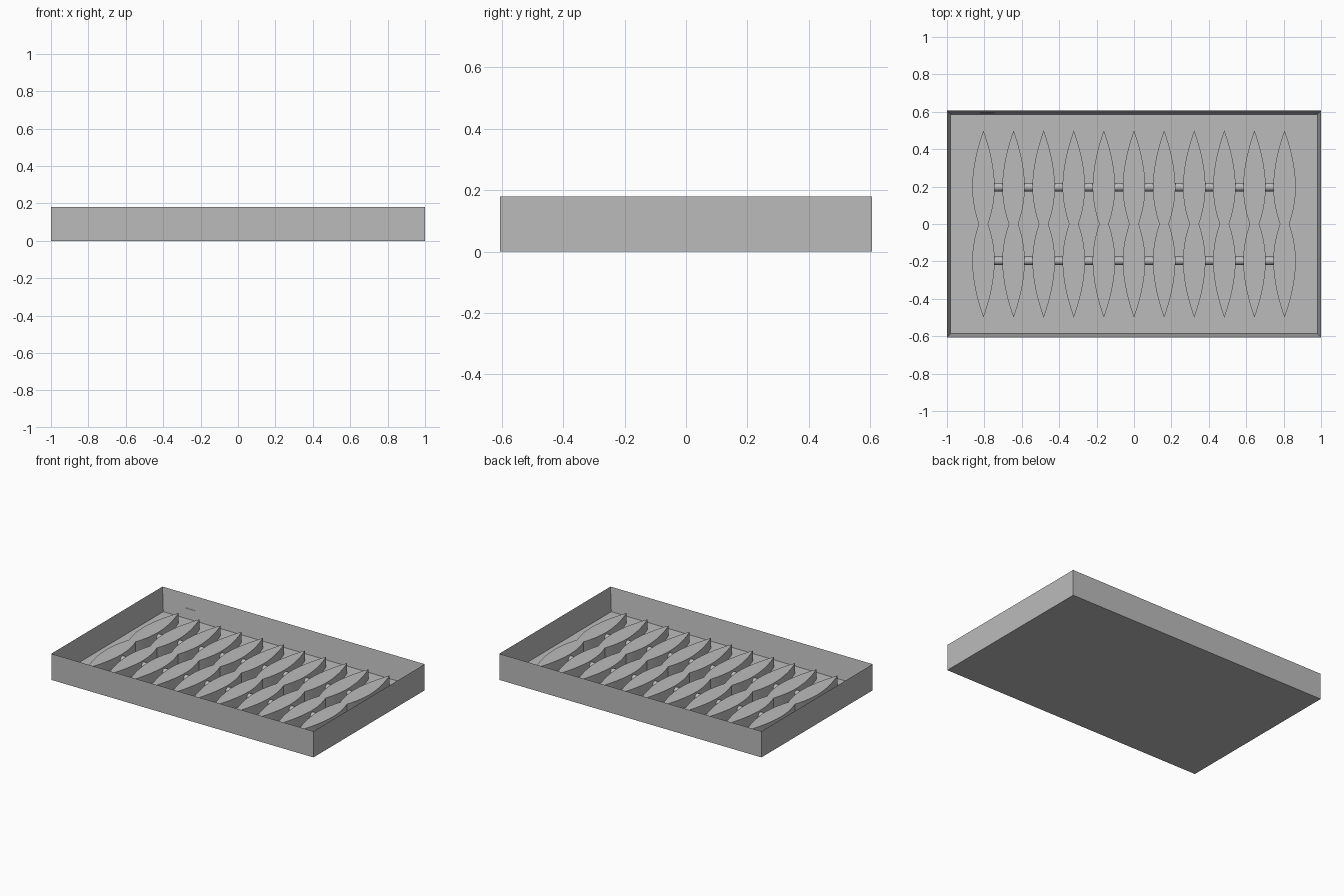
import bpy, bmesh, math
from mathutils import Matrix

if "Cube" in bpy.data.objects:
    bpy.data.objects.remove(bpy.data.objects["Cube"], do_unlink=True)

L, W, H = 2.0, 1.212, 0.18      # tray size
WALL, FLOOR = 0.02, 0.02
TOP = 0.09                      # top of the slats
PITCH, COUNT = 0.161, 11
SWELL, WAIST, LENGTH = 0.06, 0.025, 0.5

grey = bpy.data.materials.new("plain grey")
grey.use_nodes = True
grey.diffuse_color = (0.5, 0.5, 0.5, 1)
grey.node_tree.nodes["Principled BSDF"].inputs["Base Color"].default_value = (0.5, 0.5, 0.5, 1)


def finish(bm, name):
    bmesh.ops.recalc_face_normals(bm, faces=bm.faces[:])
    mesh = bpy.data.meshes.new(name)
    bm.to_mesh(mesh)
    bm.free()
    mesh.materials.append(grey)
    obj = bpy.data.objects.new(name, mesh)
    bpy.context.collection.objects.link(obj)
    return obj


def box(name, lo, hi):
    bm = bmesh.new()
    bmesh.ops.create_cube(bm, size=1)
    for v in bm.verts:
        v.co = [a + (c + 0.5) * (b - a) for a, b, c in zip(lo, hi, v.co)]
    return finish(bm, name)


# Open tray: inset the top face of a block and push it down
bm = bmesh.new()
bmesh.ops.create_cube(bm, size=1, matrix=Matrix.Translation((0, 0, H / 2)) @ Matrix.Diagonal((L, W, H, 1)))
top = max(bm.faces, key=lambda f: f.calc_center_median().z)
bmesh.ops.inset_region(bm, faces=[top], thickness=WALL, use_even_offset=True)
for v in top.verts:
    v.co.z = FLOOR
inner = bmesh.ops.extrude_discrete_faces(bm, faces=[top])["faces"][0]
bmesh.ops.remove_doubles(bm, verts=bm.verts[:], dist=1e-5)
# Stand the inner walls upright
tray = finish(bm, "tray")

# Three shallow level slots in the inside of the back wall
y_in = W / 2 - WALL
for i, z in enumerate((0.165, 0.125, 0.085)):
    cutter = box("slot_cutter_%d" % i, (-0.82, y_in - 0.01, z), (-0.745, y_in + 0.01, z + 0.01))
    cutter.hide_render = True
    cutter.hide_set(True)
    mod = tray.modifiers.new("slot", "BOOLEAN")
    mod.operation = "DIFFERENCE"
    mod.solver = "EXACT"
    mod.object = cutter


def half_width(y):
    """Half thickness of a slat: two swellings with a waist between."""
    d = abs(y) - 0.2
    if d < 0:
        return SWELL - (SWELL - WAIST) * (d / 0.2) ** 2
    return SWELL * (1 - (d / 0.3) ** 1.8)


def slat(x):
    bm = bmesh.new()
    ys = [-LENGTH + LENGTH * i / 20 for i in range(41)]
    outline = [(half_width(y), y) for y in ys]
    outline += [(-half_width(y), y) for y in ys[-2:0:-1]]
    face = bm.faces.new([bm.verts.new((x + a, y, FLOOR - 0.002)) for a, y in outline])
    up = bmesh.ops.extrude_face_region(bm, geom=[face])["geom"]
    for v in up:
        if isinstance(v, bmesh.types.BMVert):
            v.co.z = TOP
    return bm


def link(x, y):
    bm = bmesh.new()
    place = Matrix.Translation((x, y, 0.055)) @ Matrix.Rotation(math.pi / 2, 4, "Y")
    bmesh.ops.create_cone(bm, cap_ends=True, segments=24, radius1=0.022, radius2=0.022,
                          depth=0.06, matrix=place)
    return bm


# Row of slats, joined by round links at the swellings
smooth = []
for i in range(COUNT):
    x = (i - (COUNT - 1) / 2) * PITCH
    smooth.append(finish(slat(x), "slat_%d" % (i + 1)))
    if i < COUNT - 1:
        for side, y in (("front", -0.197), ("back", 0.197)):
            smooth.append(finish(link(x + PITCH / 2, y), "%s_link_%d" % (side, i + 1)))

for obj in smooth:
    bpy.context.view_layer.objects.active = obj
    obj.select_set(True)
bpy.ops.object.shade_smooth_by_angle(angle=math.radians(30))
